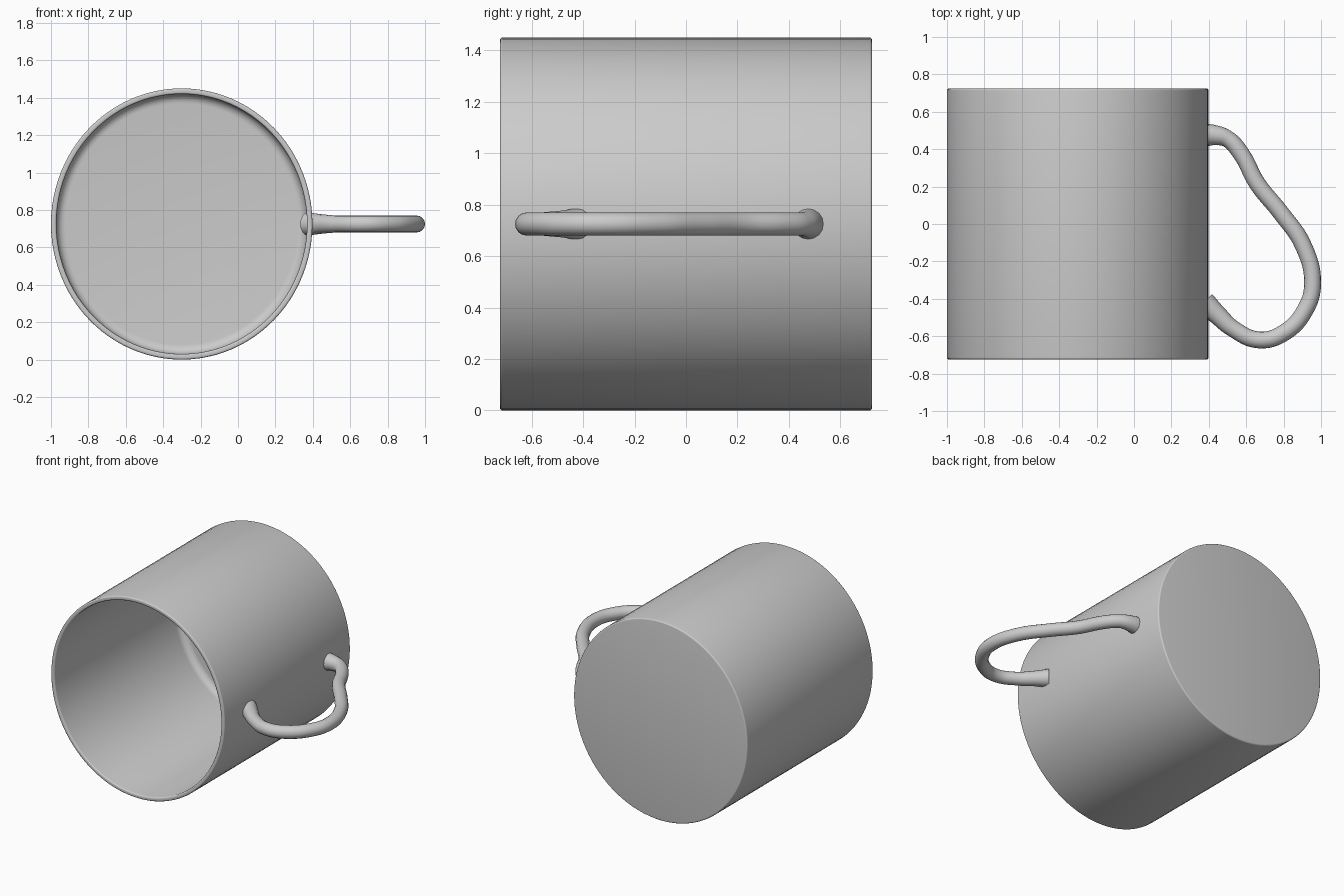
import bpy, bmesh, math
from mathutils import Vector

cube = bpy.data.objects.get("Cube")
if cube:
    bpy.data.objects.remove(cube, do_unlink=True)

R, HALF, WALL = 0.725, 0.724, 0.03
CENTRE = Vector((-0.301, 0, R))


def arc(cx, cy, r, start, end, steps):
    """Points of an arc in the (radius, y) plane, angles in degrees."""
    angles = [math.radians(start + (end - start) * i / steps) for i in range(steps + 1)]
    return [(cx + r * math.cos(a), cy + r * math.sin(a)) for a in angles]


def smooth(obj, angle):
    bpy.ops.object.select_all(action="DESELECT")
    obj.select_set(True)
    bpy.context.view_layer.objects.active = obj
    bpy.ops.object.shade_smooth_by_angle(angle=math.radians(angle))


# Cup body: closed base at the back, open rim at the front, lathed around y
bevel, fillet = 0.01, 0.05
inner, floor = R - WALL, HALF - WALL
profile = [(0, HALF)]
profile += arc(R - bevel, HALF - bevel, bevel, 90, 0, 4)
profile += arc(R - bevel, bevel - HALF, bevel, 0, -90, 4)
profile += arc(inner + bevel, bevel - HALF, bevel, -90, -180, 4)
profile += arc(inner - fillet, floor - fillet, fillet, 0, 90, 6)
profile += [(0, floor)]

bm = bmesh.new()
verts = [bm.verts.new((r, y, 0)) for r, y in profile]
edges = [bm.edges.new(pair) for pair in zip(verts, verts[1:])]
bmesh.ops.spin(bm, geom=verts + edges, cent=(0, 0, 0), axis=(0, 1, 0),
               angle=math.tau, steps=96, use_duplicate=False)
bmesh.ops.remove_doubles(bm, verts=bm.verts, dist=0.0005)
bmesh.ops.recalc_face_normals(bm, faces=bm.faces)
# The cup is slightly narrower than it is tall
bmesh.ops.scale(bm, vec=(0.699 / R, 1, 1), verts=bm.verts)
mesh = bpy.data.meshes.new("cup_body")
bm.to_mesh(mesh)
bm.free()
body = bpy.data.objects.new("cup_body", mesh)
body.location = CENTRE
bpy.context.collection.objects.link(body)
smooth(body, 40)

# Handle: round tube along an ear-shaped path, flared where it meets the wall
path = [(0.375, 0.475, 1.38), (0.43, 0.475, 1.2), (0.50, 0.455, 1), (0.57, 0.38, 1),
        (0.66, 0.215, 1), (0.785, 0.06, 1), (0.905, -0.115, 1), (0.955, -0.32, 1),
        (0.915, -0.46, 1), (0.805, -0.58, 1), (0.67, -0.62, 1), (0.53, -0.56, 1),
        (0.445, -0.485, 1.15), (0.375, -0.42, 1.38)]
curve = bpy.data.curves.new("handle", "CURVE")
curve.dimensions = "3D"
curve.bevel_depth = 0.045
curve.bevel_resolution = 6
curve.resolution_u = 6
curve.use_fill_caps = True
spline = curve.splines.new("BEZIER")
spline.bezier_points.add(len(path) - 1)
for point, (x, y, radius) in zip(spline.bezier_points, path):
    point.co = (x, y, R)
    point.radius = radius
    point.handle_left_type = point.handle_right_type = "AUTO"
handle = bpy.data.objects.new("handle", curve)
bpy.context.collection.objects.link(handle)
bpy.ops.object.select_all(action="DESELECT")
handle.select_set(True)
bpy.context.view_layer.objects.active = handle
bpy.ops.object.convert(target="MESH")
smooth(bpy.context.view_layer.objects.active, 50)
